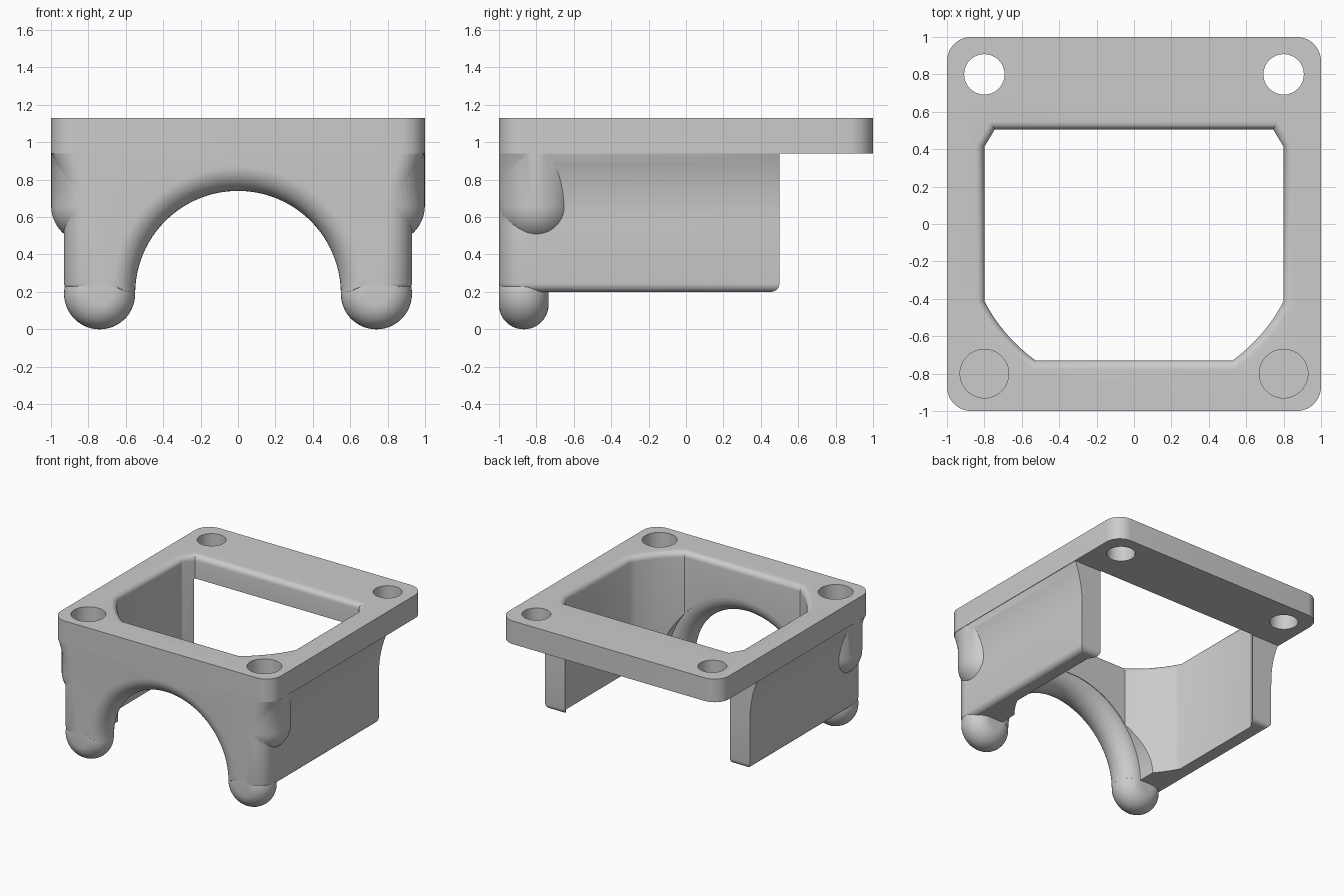
import bpy, bmesh
from math import sin, cos, pi, sqrt

TOP, PLATE_BOTTOM, FOOT_Z = 1.13, 0.94, 0.19
WALL_MID, WALL_HALF, ROUND = -0.8675, 0.1325, 0.13

cube = bpy.data.objects.get("Cube")
if cube:
    bpy.data.objects.remove(cube, do_unlink=True)

grey = bpy.data.materials.new("plain grey")
grey.use_nodes = True
grey.diffuse_color = (0.6, 0.6, 0.6, 1)
grey.node_tree.nodes["Principled BSDF"].inputs["Base Color"].default_value = (0.6, 0.6, 0.6, 1)


def loft(name, rings):
    """Closed solid through rings with equal point counts."""
    bm = bmesh.new()
    rows = [[bm.verts.new(p) for p in ring] for ring in rings]
    n = len(rows[0])
    for a, b in zip(rows, rows[1:]):
        for i in range(n):
            j = (i + 1) % n
            bm.faces.new((a[i], a[j], b[j], b[i]))
    bm.faces.new(rows[0][::-1])
    bm.faces.new(rows[-1])
    bmesh.ops.recalc_face_normals(bm, faces=bm.faces[:])
    mesh = bpy.data.meshes.new(name)
    bm.to_mesh(mesh)
    bm.free()
    obj = bpy.data.objects.new(name, mesh)
    mesh.materials.append(grey)
    bpy.context.collection.objects.link(obj)
    return obj


def combine(target, tool, operation):
    mod = target.modifiers.new("combine", "BOOLEAN")
    mod.operation, mod.solver, mod.object = operation, "EXACT", tool
    bpy.context.view_layer.objects.active = target
    bpy.ops.object.modifier_apply(modifier=mod.name)
    bpy.data.objects.remove(tool, do_unlink=True)


def rounded_rect(hx, y0, y1, front_r, back_r, z, steps=10):
    """Rectangle outline with filleted corners; zero radius keeps a corner sharp."""
    points = []
    corners = [(1, 1, back_r), (-1, 1, back_r), (-1, -1, front_r), (1, -1, front_r)]
    for k, (sx, sy, r) in enumerate(corners):
        cx, cy = sx * (hx - r), (y1 - r if sy > 0 else y0 + r)
        count = steps if r else 0
        for i in range(count + 1):
            a = pi / 2 * (k + (i / count if count else 0))
            points.append((cx + r * cos(a), cy + r * sin(a), z))
    return points


def circle_z(x, y, z, r, n=48):
    return [(x + r * cos(2 * pi * i / n), y + r * sin(2 * pi * i / n), z) for i in range(n)]


def circle_y(x, y, z, r, n=96):
    return [(x + r * cos(2 * pi * i / n), y, z + r * sin(2 * pi * i / n)) for i in range(n)]


def opening(offset, z):
    """Rectangle clipped by a circle, widened by the offset."""
    hx, back, front, r = 0.8 + offset, 0.505 + offset, 0.73 + offset, 0.9 + offset
    side = sqrt(r * r - hx * hx)
    bx, fx = sqrt(r * r - back * back), sqrt(r * r - front * front)
    half = [(bx, back), (hx, side), (hx, -side)]
    for i in range(1, 9):
        y = -side + (side - front) * i / 9
        half.append((sqrt(r * r - y * y), y))
    half.append((fx, -front))
    return [(x, y, z) for x, y in half] + [(-x, y, z) for x, y in reversed(half)]


# Mounting plate
frame = loft("mounting_frame", [rounded_rect(1, -1, 1, ROUND, ROUND, z) for z in (PLATE_BOTTOM, TOP)])

# Skirt: rounded lower edge, straight walls, flare into the plate
skirt = []
for i in range(6):
    a = pi / 2 * i / 5
    o = 0.045 * (1 - sin(a))
    skirt.append(rounded_rect(0.93 - o, -1 + o, 0.5 - o, ROUND, 0, 0.2 + 0.045 * (1 - cos(a))))
for i in range(13):
    t = i / 12
    skirt.append(rounded_rect(0.93 + 0.07 * t ** 2.2, -1, 0.5, ROUND, 0, 0.58 + 0.37 * t))
skirt.append(rounded_rect(1, -1, 0.5, ROUND, 0, 1.0))
combine(frame, loft("skirt", skirt), "UNION")

# Round-bottomed corner pillars
for s in (-1, 1):
    rings = []
    for i in range(1, 13):
        a = pi / 2 * i / 12
        rings.append(circle_z(s * 0.8, -0.8, 0.66 - 0.199 * cos(a), 0.199 * sin(a)))
    rings.append(circle_z(s * 0.8, -0.8, 1.05, 0.199))
    combine(frame, loft("pillar", rings), "UNION")

# Central opening with a softened rim
rings = [opening(0, 0), opening(0, TOP - 0.045)]
for i in range(1, 7):
    a = pi / 2 * i / 6
    rings.append(opening(0.045 * (1 - cos(a)), TOP - 0.045 + 0.045 * sin(a)))
rings.append(opening(0.045, TOP + 0.1))
combine(frame, loft("opening_cutter", rings), "DIFFERENCE")

# Open rear below the plate
combine(frame, loft("rear_cutter", [rounded_rect(0.745, 0.3, 0.7, 0, 0, z) for z in (0.1, PLATE_BOTTOM)]),
        "DIFFERENCE")

# Front arch with rounded lips
lip = [(-cos(pi * i / 20), sin(pi * i / 20)) for i in range(21)]
rings = [circle_y(0, -1.1, FOOT_Z, 0.68)]
rings += [circle_y(0, WALL_MID + WALL_HALF * c, FOOT_Z, 0.68 - ROUND * s) for c, s in lip]
rings.append(circle_y(0, -0.4, FOOT_Z, 0.68))
combine(frame, loft("arch_cutter", rings), "DIFFERENCE")

# Rounded feet
for side in (-1, 1):
    rings = [circle_y(side * 0.74, WALL_MID + WALL_HALF * c, FOOT_Z, 0.06 + ROUND * s) for c, s in lip]
    combine(frame, loft("foot", rings), "UNION")

# Through holes at the back, blind sockets at the front
for s in (-1, 1):
    for y, r, bottom in ((0.8, 0.108, 0.8), (-0.8, 0.13, 0.66)):
        hole = loft("hole_cutter", [circle_z(s * 0.8, y, z, r) for z in (bottom, TOP + 0.1)])
        combine(frame, hole, "DIFFERENCE")

# Smooth curved surfaces, keep crisp edges
bpy.ops.object.select_all(action="DESELECT")
frame.select_set(True)
bpy.context.view_layer.objects.active = frame
bpy.ops.object.shade_smooth_by_angle(angle=0.5)
